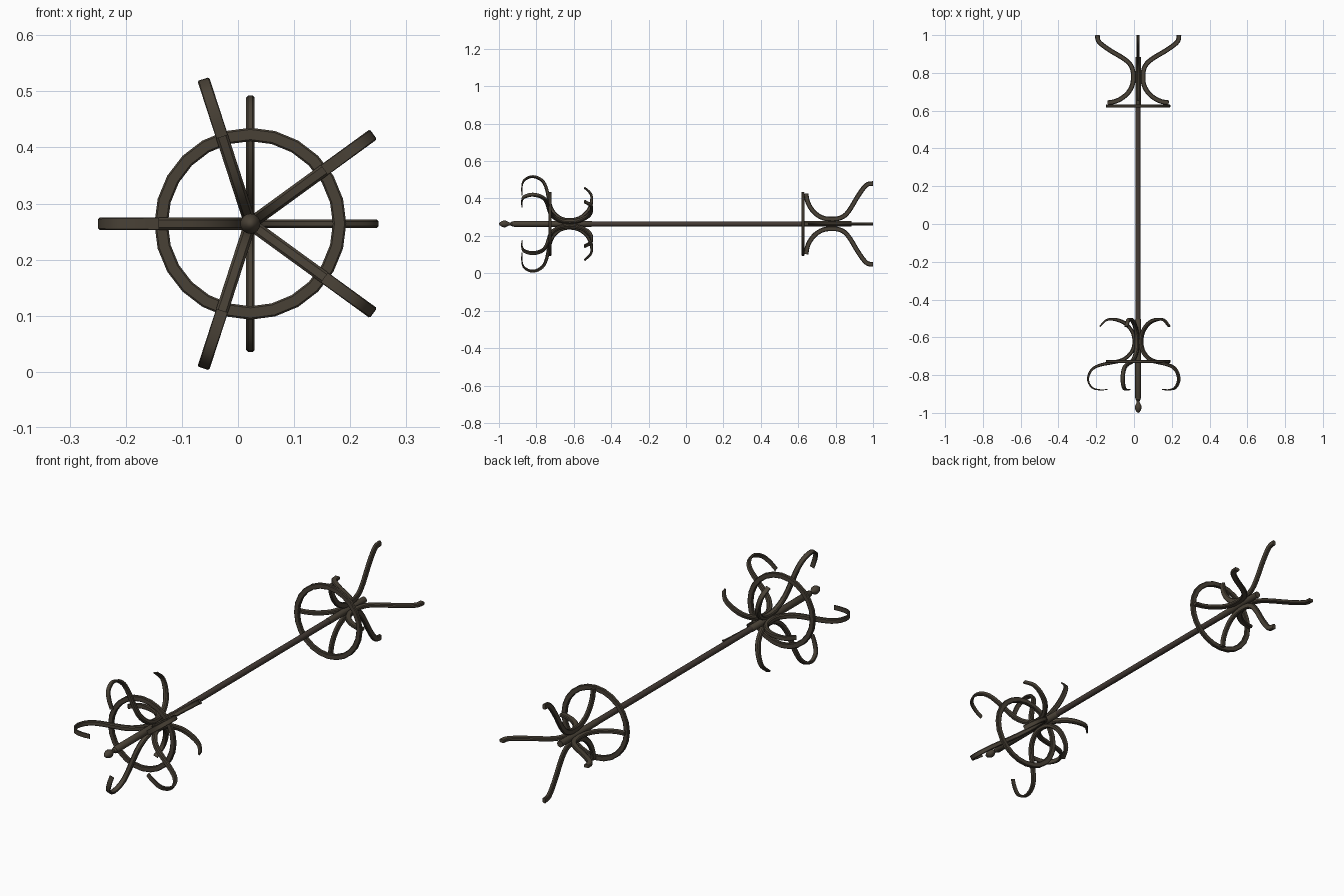
import bpy, bmesh, math
from mathutils import Vector

if "Cube" in bpy.data.objects:
    bpy.data.objects.remove(bpy.data.objects["Cube"])

CX, CZ = 0.022, 0.264  # axis of the pole, which lies along y


def material(name, rgb):
    m = bpy.data.materials.new(name)
    m.diffuse_color = (*rgb, 1)
    m.use_nodes = True
    m.node_tree.nodes["Principled BSDF"].inputs["Base Color"].default_value = m.diffuse_color
    return m


iron = material("dark olive iron", (0.066, 0.053, 0.037))
brown = material("dark brown pole", (0.058, 0.043, 0.035))


def finish(bm, name, mat, angle=35):
    bmesh.ops.recalc_face_normals(bm, faces=bm.faces)
    me = bpy.data.meshes.new(name)
    bm.to_mesh(me)
    bm.free()
    me.materials.append(mat)
    ob = bpy.data.objects.new(name, me)
    bpy.context.collection.objects.link(ob)
    ob.location = (CX, 0, CZ)
    bpy.ops.object.select_all(action='DESELECT')
    ob.select_set(True)
    bpy.context.view_layer.objects.active = ob
    bpy.ops.object.shade_smooth_by_angle(angle=math.radians(angle))
    return ob


def smooth_path(pts, sub=3):
    # Catmull-Rom through the given points
    p = [Vector(q) for q in pts]
    p = [2 * p[0] - p[1]] + p + [2 * p[-1] - p[-2]]
    out = []
    for i in range(1, len(p) - 2):
        a, b, c, d = p[i - 1:i + 3]
        for k in range(sub):
            t = k / sub
            out.append(0.5 * (2 * b + (c - a) * t + (2 * a - 5 * b + 4 * c - d) * t * t
                              + (3 * b - a - 3 * c + d) * t ** 3))
    return out + [p[-2]]


def bar(name, pts, angle, width, thick, mat):
    # chamfered bar swept along a (y, radius) path, turned about the pole
    path = smooth_path(pts)
    radial = Vector((math.cos(angle), 0, math.sin(angle)))
    side = Vector((-math.sin(angle), 0, math.cos(angle)))
    yax = Vector((0, 1, 0))
    bm = bmesh.new()
    rings = []
    n = len(path)
    for i, q in enumerate(path):
        t = (path[min(i + 1, n - 1)] - path[max(i - 1, 0)]).normalized()
        nor = yax * -t.y + radial * t.x
        c = yax * q.x + radial * q.y
        w, h = width / 2, thick(i / (n - 1)) / 2
        k = min(w, h) * 0.45
        sec = [(w, h - k), (w - k, h), (k - w, h), (-w, h - k),
               (-w, k - h), (k - w, -h), (w - k, -h), (w, k - h)]
        rings.append([bm.verts.new(c + side * a + nor * b) for a, b in sec])
    for a, b in zip(rings, rings[1:]):
        for j in range(8):
            bm.faces.new((a[j], a[(j + 1) % 8], b[(j + 1) % 8], b[j]))
    bm.faces.new(rings[0])
    bm.faces.new(rings[-1])
    return finish(bm, name, mat)


def lathe(name, prof, mat, seg=16, closed=False):
    # (y, radius) profile revolved round the pole axis
    bm = bmesh.new()
    vs = [bm.verts.new((r, y, 0)) for y, r in prof]
    es = [bm.edges.new(e) for e in zip(vs, vs[1:])]
    if closed:
        es.append(bm.edges.new((vs[-1], vs[0])))
    bmesh.ops.spin(bm, geom=vs + es, axis=(0, 1, 0), cent=(0, 0, 0),
                   angle=math.tau, steps=seg, use_duplicate=False)
    bmesh.ops.remove_doubles(bm, verts=bm.verts, dist=1e-5)
    return finish(bm, name, mat)


# pole and its thicker sleeves
lathe("pole", [(-0.6, 0), (-0.6, 0.0135), (0.7, 0.0135), (0.7, 0)], brown)
lathe("upper_sleeve", [(-0.925, 0), (-0.925, 0.012), (-0.92, 0.0155), (-0.505, 0.0155),
                       (-0.5, 0.012), (-0.5, 0)], iron)
lathe("lower_sleeve", [(0.62, 0), (0.62, 0.0145), (0.885, 0.0145), (0.885, 0)], iron)

# finial
lathe("finial", [(-1, 0), (-0.997, 0.007), (-0.988, 0.013), (-0.976, 0.018), (-0.965, 0.018),
                 (-0.955, 0.013), (-0.945, 0.008), (-0.937, 0.008), (-0.93, 0.013),
                 (-0.92, 0.013), (-0.92, 0)], iron)

# hoops
for name, y in (("hook_hoop", -0.727), ("leg_hoop", 0.625)):
    h, ri, ro, k = 0.008, 0.147, 0.171, 0.003
    lathe(name, [(y - h, ri + k), (y - h, ro - k), (y - h + k, ro), (y + h - k, ro),
                 (y + h, ro - k), (y + h, ri + k), (y + h - k, ri), (y - h + k, ri)],
          iron, 24, True)

# five double hooks, thin at the tips
hook = [(-0.876, 0.163), (-0.878, 0.20), (-0.868, 0.242), (-0.83, 0.265), (-0.79, 0.258),
        (-0.76, 0.232), (-0.744, 0.19), (-0.734, 0.14), (-0.722, 0.09), (-0.70, 0.054),
        (-0.665, 0.028), (-0.62, 0.02), (-0.57, 0.031), (-0.53, 0.064), (-0.511, 0.10),
        (-0.504, 0.14), (-0.511, 0.172), (-0.542, 0.203)]
for i in range(5):
    bar(f"hook_{i + 1}", hook, math.pi + i * math.tau / 5, 0.022,
        lambda t: 0.004 + 0.016 * min(1, t / 0.45, (1 - t) / 0.22 + 0.15), iron)

# four curved legs
leg = [(1.0, 0.216), (0.972, 0.212), (0.948, 0.19), (0.915, 0.142), (0.88, 0.083),
       (0.85, 0.046), (0.815, 0.029), (0.775, 0.026), (0.735, 0.031), (0.695, 0.053),
       (0.665, 0.088), (0.648, 0.125), (0.642, 0.162)]
for i in range(4):
    bar(f"leg_{i + 1}", leg, i * math.pi / 2, 0.015, lambda t: 0.025, iron)
